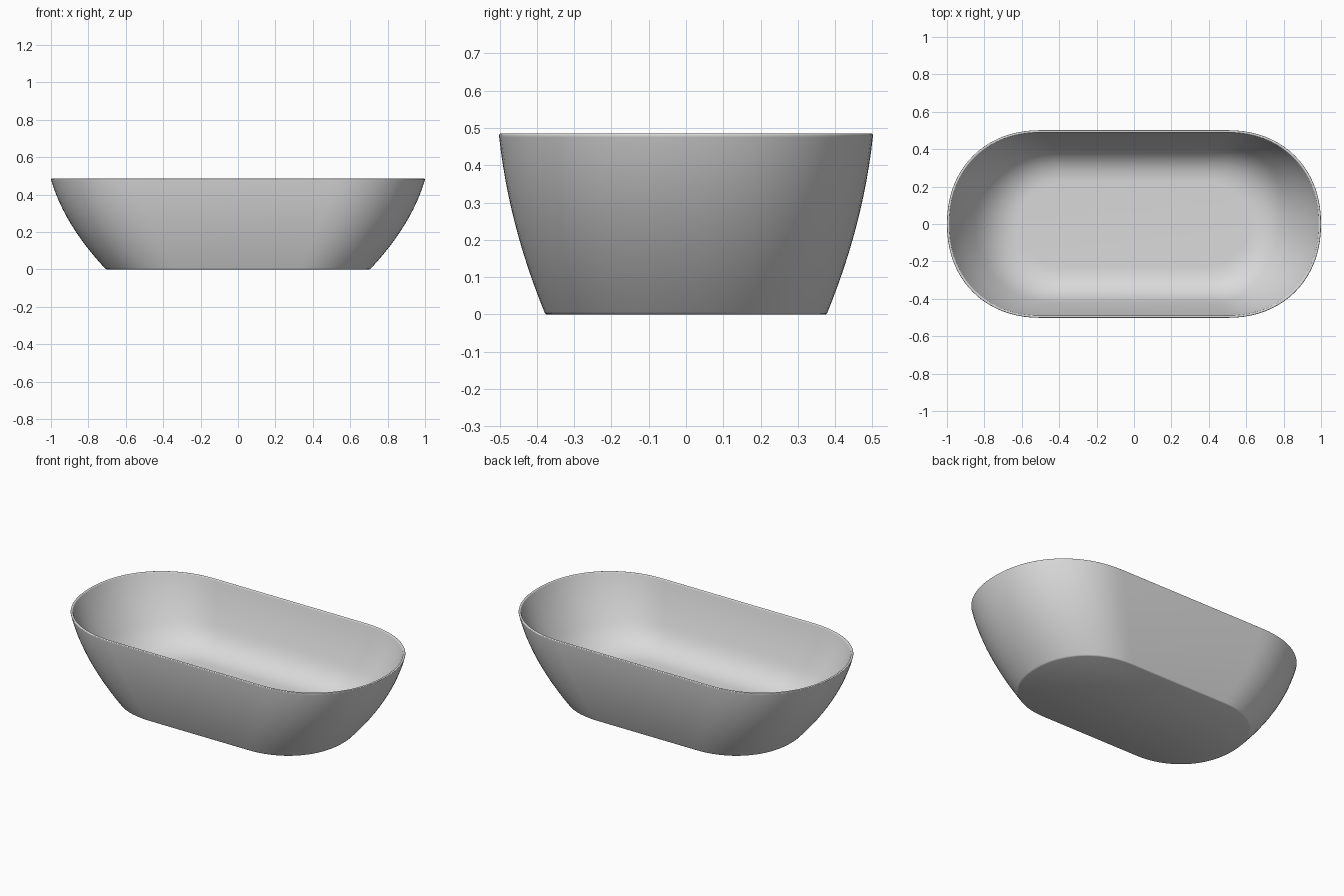
import bpy
import bmesh
import math

if "Cube" in bpy.data.objects:
    bpy.data.objects.remove(bpy.data.objects["Cube"], do_unlink=True)

ARC = 40          # segments in each rounded end
FULLNESS = 2.15   # superellipse exponent of the ends
HEIGHT, RIM, THICK = 0.485, 0.481, 0.013
FLOOR, FILLET_TOP = 0.10, 0.24


def make_material(name, grey):
    mat = bpy.data.materials.new(name)
    mat.use_nodes = True
    colour = (grey, grey, grey, 1)
    mat.diffuse_color = colour
    mat.node_tree.nodes["Principled BSDF"].inputs["Base Color"].default_value = colour
    return mat


def soft(value):
    return math.copysign(abs(value) ** (2 / FULLNESS), value)


def oval(bm, half_x, half_y, z):
    """Ring with two straight sides and full rounded ends."""
    straight = half_x - half_y
    ring = []
    for side in (1, -1):
        for i in range(ARC + 1):
            a = math.pi * (i / ARC - 0.5)
            x = straight + half_y * soft(math.cos(a))
            y = half_y * soft(math.sin(a))
            ring.append(bm.verts.new((side * x, side * y, z)))
    return ring


def wall(z, inset=0.0):
    """Half length, half width and height of the bulging shell."""
    t = z / HEIGHT
    return (0.706 + 0.455 * t - 0.16 * t * t - inset,
            0.377 + 0.20 * t - 0.075 * t * t - inset, z)


def inner(z):
    """The shell grows thicker towards the floor."""
    return wall(z, THICK + 0.12 * (RIM - z))


# Outer wall from the base up, with tight rings beside both edges
profile = [(0.703, 0.374, 0.0), wall(0.003), wall(0.007)]
profile += [wall(0.04 * i) for i in range(1, 12)]
profile += [wall(0.475), wall(RIM)]

# Rounded rim
for i in range(1, 6):
    a = math.pi * i / 6
    hx, hy, z = wall(RIM, THICK / 2 * (1 - math.cos(a)))
    profile.append((hx, hy, z + 0.004 * math.sin(a)))

# Inner wall down to the start of the floor curve
profile += [inner(RIM), inner(0.475)]
for i in range(1, 9):
    profile.append(inner(0.475 + (FILLET_TOP - 0.475) * i / 8))

# Broad curve that leaves the wall smoothly and meets the flat floor
start, above = profile[-1], inner(FILLET_TOP + 0.01)
reach = (FILLET_TOP - FLOOR) / 0.01
corner = [s - (u - s) * reach for s, u in zip(start, above)]
end = (corner[0] - 0.14, corner[1] - 0.14, FLOOR)
for i in range(1, 13):
    t = i / 12
    profile.append([(1 - t) ** 2 * s + 2 * t * (1 - t) * c + t * t * e
                    for s, c, e in zip(start, corner, end)])

# Bathtub shell
bm = bmesh.new()
rings = [oval(bm, *p) for p in profile]
for low, high in zip(rings, rings[1:]):
    for i in range(len(low)):
        j = (i + 1) % len(low)
        bm.faces.new((low[i], low[j], high[j], high[i]))
bm.faces.new(rings[0][::-1])
bm.faces.new(rings[-1])
bmesh.ops.recalc_face_normals(bm, faces=bm.faces)
mesh = bpy.data.meshes.new("bathtub")
bm.to_mesh(mesh)
bm.free()

tub = bpy.data.objects.new("bathtub", mesh)
bpy.context.collection.objects.link(tub)
mesh.materials.append(make_material("light grey enamel", 0.7))
bpy.context.view_layer.objects.active = tub
tub.select_set(True)
bpy.ops.object.shade_smooth_by_angle(angle=math.radians(40))
